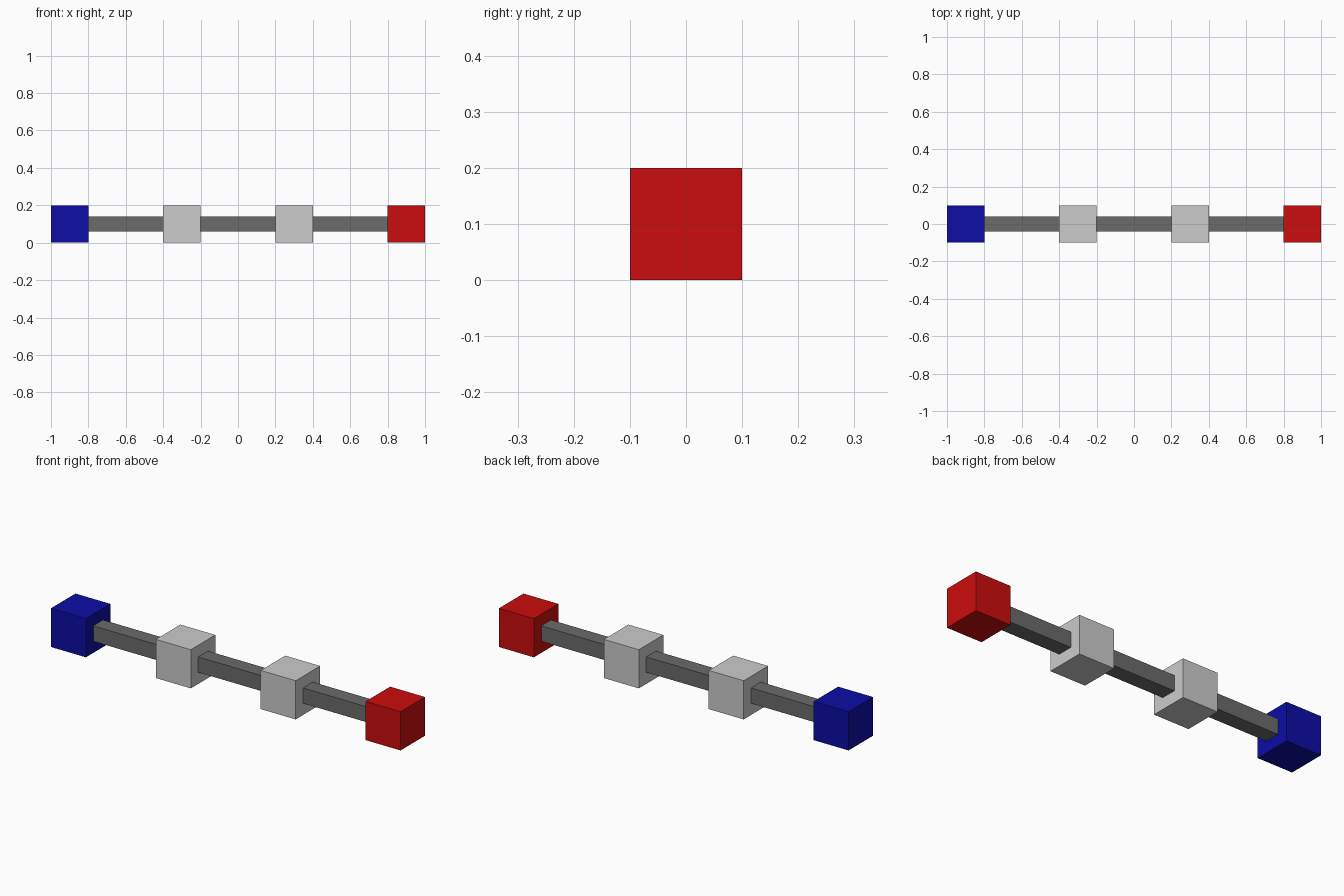
import bpy

if "Cube" in bpy.data.objects:
    bpy.data.objects.remove(bpy.data.objects["Cube"])


def material(name, rgb):
    # sRGB values converted to linear
    lin = [c / 12.92 if c <= 0.04045 else ((c + 0.055) / 1.055) ** 2.4 for c in rgb]
    m = bpy.data.materials.new(name)
    m.diffuse_color = (*lin, 1)
    m.use_nodes = True
    m.node_tree.nodes["Principled BSDF"].inputs["Base Color"].default_value = m.diffuse_color
    return m


def box(name, x, size, mat):
    bpy.ops.mesh.primitive_cube_add(size=1, location=(x, 0, 0.1))
    ob = bpy.context.object
    ob.name = name
    ob.scale = size
    bpy.ops.object.transform_apply(location=False, rotation=False, scale=True)
    ob.data.materials.append(mat)


blue = material("blue", (0.05, 0.05, 0.65))
red = material("red", (0.8, 0.05, 0.05))
light_grey = material("light grey", (0.8, 0.8, 0.8))
dark_grey = material("dark grey", (0.42, 0.42, 0.42))

# Four equal cubes in a row
cube = (0.2, 0.2, 0.2)
box("left_end_cube", -0.9, cube, blue)
box("left_middle_cube", -0.3, cube, light_grey)
box("right_middle_cube", 0.3, cube, light_grey)
box("right_end_cube", 0.9, cube, red)

# Square rods joining neighbouring cubes
for name, x in (("left_rod", -0.6), ("middle_rod", 0), ("right_rod", 0.6)):
    box(name, x, (0.4, 0.08, 0.08), dark_grey)
